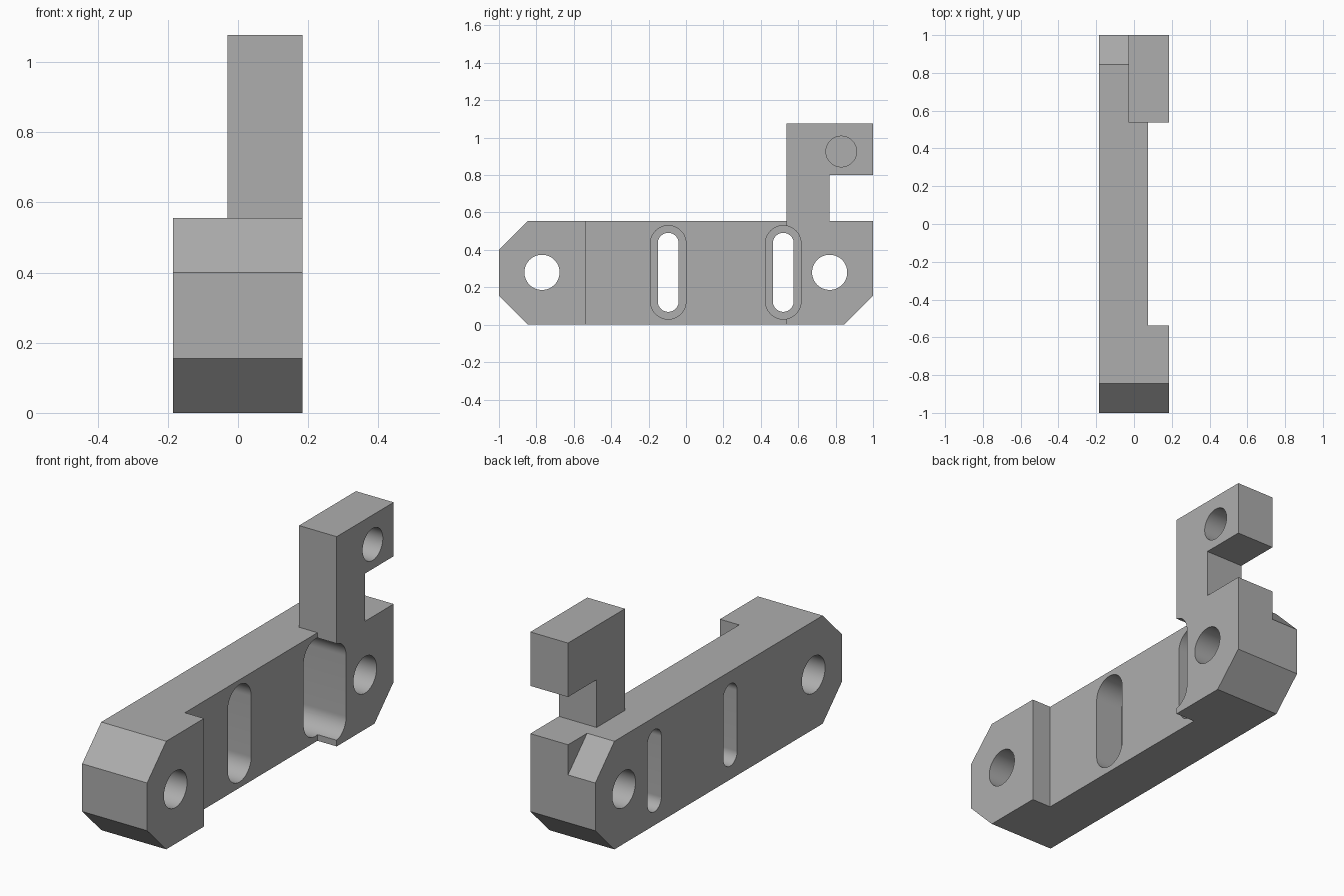
import bpy, bmesh, math

cube = bpy.data.objects.get("Cube")
if cube:
    bpy.data.objects.remove(cube, do_unlink=True)

LEFT, STEP, RECESS, RIGHT = -0.185, -0.03, 0.075, 0.184
TOP, CUT, MID = 0.555, 0.155, 0.28

grey = bpy.data.materials.new("plain grey")
grey.use_nodes = True
colour = (0.42, 0.42, 0.42, 1)
grey.diffuse_color = colour
grey.node_tree.nodes["Principled BSDF"].inputs["Base Color"].default_value = colour


def prism(name, outline, x0, x1):
    """Extrude a (y, z) outline along x."""
    bm = bmesh.new()
    face = bm.faces.new([bm.verts.new((x0, y, z)) for y, z in outline])
    moved = bmesh.ops.extrude_face_region(bm, geom=[face])["geom"]
    bmesh.ops.translate(bm, vec=(x1 - x0, 0, 0),
                        verts=[v for v in moved if isinstance(v, bmesh.types.BMVert)])
    bmesh.ops.recalc_face_normals(bm, faces=bm.faces)
    mesh = bpy.data.meshes.new(name)
    bm.to_mesh(mesh)
    bm.free()
    mesh.materials.append(grey)
    obj = bpy.data.objects.new(name, mesh)
    bpy.context.collection.objects.link(obj)
    return obj


def slot(y, z, r, half=0.0, n=32):
    """Round outline, stretched upright by half on each side."""
    pts = []
    for shift, start in ((half, 0), (-half, math.pi)):
        for i in range(n + 1 if half else n):
            a = start + math.pi * i / n
            pts.append((y + r * math.cos(a), z + shift + r * math.sin(a)))
    return pts


def combine(obj, other, operation):
    mod = obj.modifiers.new(operation.title(), 'BOOLEAN')
    mod.operation, mod.solver, mod.object = operation, 'EXACT', other
    bpy.context.view_layer.objects.active = obj
    bpy.ops.object.modifier_apply(modifier=mod.name)
    bpy.data.objects.remove(other, do_unlink=True)


# Chamfered back half of the bar
body = prism("clamp_bar", [(-1, CUT), (-1 + CUT, 0), (1 - CUT, 0), (1, CUT),
                           (1, TOP - CUT), (1 - CUT, TOP), (CUT - 1, TOP), (-1, TOP - CUT)],
             LEFT, STEP)

# Front half with the hooked post
post = prism("post", [(-1, CUT), (-1 + CUT, 0), (1 - CUT, 0), (1, CUT), (1, TOP),
                      (0.768, TOP), (0.768, 0.8), (1, 0.8), (1, 1.077), (0.538, 1.077),
                      (0.538, TOP), (CUT - 1, TOP), (-1, TOP - CUT)], STEP, RIGHT)
combine(body, post, 'UNION')

# Long recess in the side
combine(body, prism("recess", [(-0.538, -0.1), (0.538, -0.1), (0.538, 0.7), (-0.538, 0.7)],
                    RECESS, 0.4), 'DIFFERENCE')

# Stepped slots
for y in (-0.095, 0.52):
    combine(body, prism("slot", slot(y, MID, 0.056, 0.155), -0.4, 0.4), 'DIFFERENCE')
    combine(body, prism("wide_slot", slot(y, MID, 0.095, 0.155), -0.08, 0.4), 'DIFFERENCE')

# Through holes at both ends, blind hole in the hook
for y in (-0.77, 0.768):
    combine(body, prism("hole", slot(y, MID, 0.094), -0.4, 0.4), 'DIFFERENCE')
combine(body, prism("blind_hole", slot(0.83, 0.926, 0.082), 0.02, 0.4), 'DIFFERENCE')

bpy.ops.object.select_all(action='DESELECT')
body.select_set(True)
bpy.context.view_layer.objects.active = body
bpy.ops.object.shade_smooth_by_angle(angle=math.radians(30))
